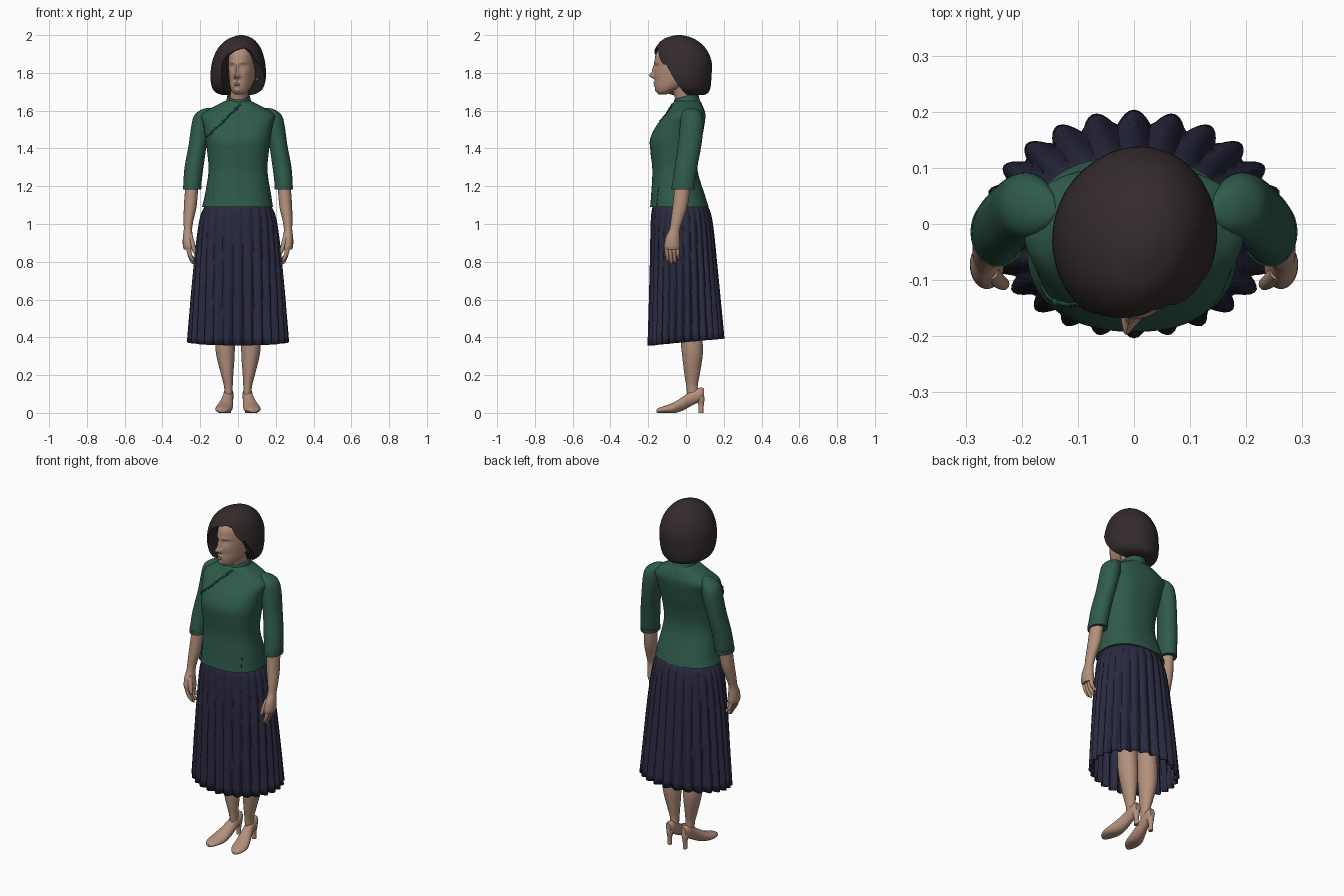
import bpy, bmesh
from math import sin, cos, pi, atan2, exp, radians, copysign
from mathutils import Vector, Matrix
from mathutils.bvhtree import BVHTree

cube = bpy.data.objects.get("Cube")
if cube:
    bpy.data.objects.remove(cube)


def material(name, rgb):
    m = bpy.data.materials.new(name)
    m.use_nodes = True
    m.diffuse_color = (*rgb, 1)
    m.node_tree.nodes["Principled BSDF"].inputs["Base Color"].default_value = (*rgb, 1)
    return m


skin = material("skin", (.45, .28, .20))
hair_brown = material("dark brown hair", (.034, .024, .024))
green = material("green cloth", (.028, .105, .07))
dark_green = material("dark green trim", (.015, .06, .04))
navy = material("navy cloth", (.023, .023, .052))
beige = material("beige shoe", (.46, .28, .205))
metal = material("earring metal", (.3, .27, .22))


def smooth(ob, angle=40):
    bpy.ops.object.select_all(action='DESELECT')
    ob.select_set(True)
    bpy.context.view_layer.objects.active = ob
    bpy.ops.object.shade_smooth_by_angle(angle=radians(angle))


def finish(name, bm, mat, angle=40):
    bmesh.ops.recalc_face_normals(bm, faces=bm.faces)
    me = bpy.data.meshes.new(name)
    bm.to_mesh(me)
    bm.free()
    me.materials.append(mat)
    ob = bpy.data.objects.new(name, me)
    bpy.context.collection.objects.link(ob)
    smooth(ob, angle)
    return ob


def spline(rows, sub):
    """Catmull-Rom through rows of numbers."""
    out = []
    for i in range(len(rows) - 1):
        quad = [rows[max(i - 1, 0)], rows[i], rows[i + 1], rows[min(i + 2, len(rows) - 1)]]
        for k in range(sub):
            t = k / sub
            out.append([b + t / 2 * (c - a + t * (2*a - 5*b + 4*c - d + t * (3*(b - c) + d - a)))
                        for a, b, c, d in zip(*quad)])
    return out + [list(rows[-1])]


def loft(name, rings, mat, n=32, sub=4, power=2, cap=True, move=None, side=1):
    """Skin elliptical rings given as (height, centre x, centre y, radius x, radius y)."""
    bm = bmesh.new()
    loops = []
    for z, cx, cy, rx, ry in spline(rings, sub):
        loop = []
        for k in range(n):
            c, s = cos(2 * pi * k / n), sin(2 * pi * k / n)
            co = Vector((side * cx + rx * copysign(abs(c) ** (2 / power), c),
                         cy + ry * copysign(abs(s) ** (2 / power), s), z))
            loop.append(bm.verts.new(move(co) if move else co))
        loops.append(loop)
    for a, b in zip(loops, loops[1:]):
        for k in range(n):
            bm.faces.new((a[k], a[(k + 1) % n], b[(k + 1) % n], b[k]))
    if cap:
        bm.faces.new(loops[0])
        bm.faces.new(loops[-1])
    return finish(name, bm, mat)


def ball(name, centre, scale, mat, move=None):
    bm = bmesh.new()
    bmesh.ops.create_uvsphere(bm, u_segments=16, v_segments=10, radius=1)
    for v in bm.verts:
        co = Vector(centre) + v.co * Vector(scale)
        v.co = move(co) if move else co
    return finish(name, bm, mat, 80)


def cord(name, points, radius, mat):
    cu = bpy.data.curves.new(name, 'CURVE')
    cu.dimensions = '3D'
    cu.bevel_depth = radius
    cu.bevel_resolution = 2
    cu.use_fill_caps = True
    sp = cu.splines.new('POLY')
    sp.points.add(len(points) - 1)
    for p, co in zip(sp.points, points):
        p.co = (*co, 1)
    cu.materials.append(mat)
    ob = bpy.data.objects.new(name, cu)
    bpy.context.collection.objects.link(ob)


# Head, turned a little to its right
TURN = Matrix.Rotation(radians(-15), 3, 'Z')


def turned(co):
    return Vector((.03, -.03, 0)) + TURN @ co


# Face relief: |x|, height, width, tallness, push forward
RELIEF = [(0, 1.785, .013, .014, .03), (0, 1.815, .009, .028, .015), (.013, 1.78, .008, .009, .008),
          (.031, 1.833, .017, .013, -.014), (.031, 1.831, .012, .008, .008),
          (.03, 1.855, .024, .008, .005), (.04, 1.79, .018, .02, .004),
          (0, 1.748, .02, .006, .009), (0, 1.735, .018, .006, .008), (0, 1.741, .022, .003, -.004),
          (0, 1.705, .02, .014, .01)]


def face_shape(co):
    if co.y < -.04:
        co.y -= sum(a * exp(-((abs(co.x) - x) / w) ** 2 - ((co.z - z) / h) ** 2)
                    for x, z, w, h, a in RELIEF)
    return turned(co)


loft("head", [(1.685, 0, -.095, .02, .02), (1.7, 0, -.085, .04, .04), (1.73, 0, -.06, .055, .078),
              (1.78, 0, -.03, .066, .108), (1.84, 0, -.02, .071, .12), (1.9, 0, -.015, .069, .117),
              (1.95, 0, -.01, .05, .08), (1.965, 0, -.01, .02, .03)],
     skin, n=96, sub=9, move=face_shape)
for side, label in ((1, "left"), (-1, "right")):
    ball(label + "_ear", (side * .069, .005, 1.8), (.01, .017, .028), skin, turned)
    ball(label + "_earring", (side * .076, -.002, 1.768), (.006, .006, .008), metal, turned)
loft("neck", [(1.56, 0, .01, .05, .05), (1.66, .003, -.005, .047, .052), (1.74, .015, -.03, .047, .055)], skin)

# Bob hair with the face opening cut out
hair = loft("hair", [(1.682, -.045, .025, .07, .085), (1.692, -.042, .02, .105, .115),
                     (1.72, -.035, .008, .134, .143), (1.78, -.03, 0, .146, .158),
                     (1.86, -.028, 0, .138, .16), (1.93, -.022, -.005, .112, .135),
                     (1.975, -.015, -.01, .072, .09), (1.995, -.01, -.01, .03, .04),
                     (2, -.01, -.01, .006, .008)], hair_brown, n=64, sub=5, move=turned)
opening = [(-.06, 1.6), (-.075, 1.7), (-.084, 1.78), (-.078, 1.85), (-.055, 1.892), (-.01, 1.918),
           (.035, 1.933), (.06, 1.922), (.078, 1.885), (.1, 1.845), (.2, 1.82), (.2, 1.6)]
bm = bmesh.new()
front = [bm.verts.new(turned(Vector((x, -.4, z)))) for x, z in opening]
back = [bm.verts.new(turned(Vector((x, (1.93 - z) * .6 - .1, z)))) for x, z in opening]
bm.faces.new(front)
bm.faces.new(back)
for i in range(len(opening)):
    j = (i + 1) % len(opening)
    bm.faces.new((front[i], front[j], back[j], back[i]))
cutter = finish("face_opening_cutter", bm, hair_brown)
cutter.hide_render = True
cut = hair.modifiers.new("opening", 'BOOLEAN')
cut.operation = 'DIFFERENCE'
cut.solver = 'EXACT'
cut.object = cutter
bpy.context.view_layer.objects.active = hair
bpy.ops.object.modifier_apply(modifier=cut.name)
bpy.data.objects.remove(cutter)
smooth(hair)

# Jacket body
jacket = loft("jacket", [(1.09, -.003, -.035, .188, .155), (1.15, 0, -.042, .176, .143),
                         (1.28, 0, -.058, .156, .12), (1.38, 0, -.06, .163, .128),
                         (1.45, 0, -.053, .172, .137), (1.52, 0, -.03, .183, .127),
                         (1.575, 0, -.005, .195, .108), (1.61, 0, .005, .15, .09),
                         (1.64, 0, .005, .09, .075), (1.655, 0, .005, .06, .06)],
              green, n=64, sub=5, power=2.4)
collar = loft("collar", [(1.61, .003, .008, .078, .077), (1.635, .003, .003, .069, .07),
                         (1.678, .003, 0, .06, .064)], green, cap=False,
              move=lambda co: co + Vector((0, 0, .3 * co.y)))
thick = collar.modifiers.new("thickness", 'SOLIDIFY')
thick.thickness = .008

tree = BVHTree.FromPolygons([v.co for v in jacket.data.vertices],
                            [p.vertices[:] for p in jacket.data.polygons])


def on_jacket(x, z):
    hit = tree.ray_cast(Vector((x, -1, z)), Vector((0, 1, 0)))[0]
    return hit if hit else Vector((x, -.05, z))


# Slanted opening, knotted fastenings and hem seams
edge = spline([(0, 1.625), (-.045, 1.578), (-.1, 1.525), (-.145, 1.48)], 6)
cord("jacket_opening", [on_jacket(x, z) for x, z in edge], .0035, dark_green)
for i, (x, z) in enumerate([(-.01, 1.61), (-.075, 1.545), (-.138, 1.487)]):
    cord(f"fastening_{i}", [on_jacket(x + d * .025, z + d * .022 + .004 * sin(3 * d))
                            for d in (-1, -.5, 0, .5, 1)], .0055, dark_green)
    ball(f"knot_{i}", on_jacket(x, z), (.009, .009, .009), dark_green)
for x in (-.13, .13):
    cord("hem_seam", [on_jacket(x, 1.095 + k * .02) for k in range(6)], .002, dark_green)

# Pleated skirt
def pleat(co):
    low = (1.13 - co.z) / .76
    angle = atan2((co.y + .012) * 1.37, co.x)
    out = (.004 + .024 * low) * abs(sin(13 * angle)) - .004 * low
    flat = Vector((co.x, co.y + .01, 0)).normalized()
    return co + flat * out + Vector((0, 0, .1 * co.y * low))


skirt = loft("pleated_skirt", [(.375, 0, 0, .247, .18), (.6, 0, -.007, .235, .172),
                               (.8, 0, -.014, .222, .165), (.95, 0, -.02, .208, .16),
                               (1.04, 0, -.025, .194, .154), (1.09, 0, -.03, .174, .142),
                               (1.13, 0, -.035, .15, .115)],
             navy, n=208, sub=4, cap=False, move=pleat)
thick = skirt.modifiers.new("thickness", 'SOLIDIFY')
thick.thickness = .005


# Shoes are lofted lengthwise and flattened on the ground
def lengthwise(co):
    return Vector((co.x, co.z, max(co.y, 0)))


for side, label in ((1, "left"), (-1, "right")):
    def part(name, rings, mat, **extra):
        return loft(label + "_" + name, rings, mat, side=side, **extra)

    sleeve = part("sleeve", [(1.185, .242, -.015, .043, .056), (1.195, .243, -.015, .047, .06),
                             (1.3, .233, 0, .05, .06), (1.42, .213, .02, .048, .062),
                             (1.52, .195, .03, .052, .062), (1.575, .185, .03, .047, .055),
                             (1.605, .165, .028, .03, .035), (1.615, .15, .025, .01, .012)], green)
    part("cuff", [(1.183, .243, -.015, .048, .061), (1.203, .242, -.014, .0495, .062)], green, sub=1)
    part("forearm", [(1.23, .243, -.015, .034, .042), (1.1, .252, -.03, .034, .04),
                     (1.02, .262, -.048, .026, .032), (.97, .265, -.06, .022, .028),
                     (.93, .265, -.07, .027, .037), (.885, .262, -.074, .03, .042),
                     (.865, .26, -.074, .026, .038)], skin)
    for i, tip in enumerate((.8, .787, .793, .812)):
        y = -.103 + i * .019
        part(f"finger_{i}", [(.89, .264, y, .013, .011), (.84, .256, y + .002, .012, .0105),
                             (tip + .012, .242, y + .006, .01, .009), (tip, .237, y + .008, .004, .004)],
             skin, n=12)
    part("thumb", [(.945, .256, -.085, .014, .014), (.9, .242, -.1, .013, .014),
                   (.86, .232, -.107, .01, .011), (.845, .229, -.107, .004, .005)], skin, n=12)

    part("leg", [(.09, .05, .04, .022, .034), (.14, .051, .032, .023, .03), (.2, .057, .032, .032, .04),
                 (.3, .066, .034, .048, .054), (.38, .069, .03, .052, .058), (.55, .07, .02, .053, .058),
                 (.8, .08, -.01, .07, .075), (1.05, .08, -.03, .075, .08)], skin)
    shoe = part("shoe", [(-.157, .084, .01, .008, .007), (-.145, .083, .013, .025, .013),
                         (-.115, .08, .018, .04, .019), (-.07, .073, .025, .044, .028),
                         (-.02, .062, .047, .036, .036), (.03, .053, .078, .028, .04),
                         (.075, .05, .098, .026, .036), (.095, .05, .105, .016, .024)],
                beige, move=lengthwise)
    # Bare instep above the shoe's throat line
    shoe.data.materials.append(skin)
    for face in shoe.data.polygons:
        c = face.center
        if -.085 < c.y < .06 and c.z > .045 + (c.y + .07) * .55:
            face.material_index = 1
    part("shoe_heel", [(0, .05, .079, .012, .013), (.04, .05, .08, .012, .014),
                       (.075, .05, .076, .02, .022), (.1, .05, .07, .022, .024)], beige, n=20)
